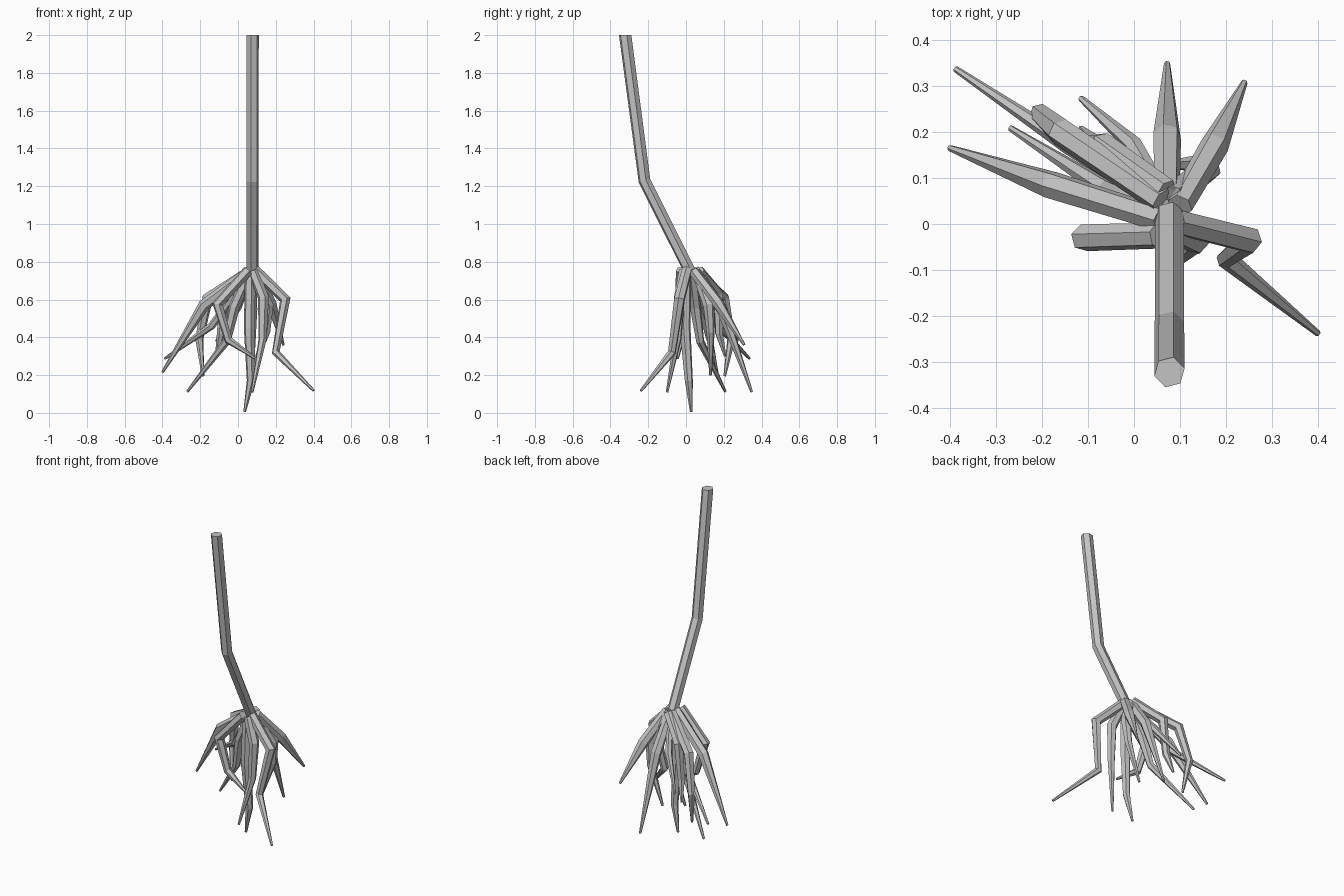
import bpy, bmesh, math
from mathutils import Vector

if "Cube" in bpy.data.objects:
    bpy.data.objects.remove(bpy.data.objects["Cube"])

grey = bpy.data.materials.new("plain grey")
grey.use_nodes = True
COLOUR = (0.55, 0.55, 0.55, 1)
grey.diffuse_color = COLOUR
grey.node_tree.nodes["Principled BSDF"].inputs["Base Color"].default_value = COLOUR


def tube(name, points, radii, sides=6, end_normal=None):
    """Six-sided tapering tube with mitred joints along a path."""
    pts = [Vector(p) for p in points]
    dirs = [(b - a).normalized() for a, b in zip(pts, pts[1:])]
    bm = bmesh.new()
    rings = []
    for i, (p, r) in enumerate(zip(pts, radii)):
        t = (dirs[max(i - 1, 0)] + dirs[min(i, len(dirs) - 1)]).normalized()
        if end_normal and i == len(pts) - 1:
            t = Vector(end_normal)
        if i == 0:
            u = t.orthogonal().normalized()
            if abs(t.x) < 0.9:
                u = (Vector((1, 0, 0)) - t * t.x).normalized()
        else:
            u = (u - t * u.dot(t)).normalized()
        v = t.cross(u)
        ring = []
        for k in range(sides):
            a = math.tau * k / sides + 0.25
            ring.append(bm.verts.new(p + r * (u * math.cos(a) + v * math.sin(a))))
        rings.append(ring)
    for a, b in zip(rings, rings[1:]):
        for k in range(sides):
            n = (k + 1) % sides
            bm.faces.new((a[k], a[n], b[n], b[k]))
    bm.faces.new(rings[0][::-1])
    bm.faces.new(rings[-1])
    bmesh.ops.recalc_face_normals(bm, faces=bm.faces)
    mesh = bpy.data.meshes.new(name)
    bm.to_mesh(mesh)
    bm.free()
    mesh.materials.append(grey)
    obj = bpy.data.objects.new(name, mesh)
    bpy.context.collection.objects.link(obj)


# Bent stem with a level cut top
tube("stem", [(.077, .02, .75), (.077, -.22, 1.23), (.077, -.322, 2)],
     (.032, .033, .034), end_normal=(0, 0, 1))

# Jointed roots: out, down, then a pointed tip
jointed = {
    "left_root": [(.09, .005, .755), (.25, -.035, .6), (.2, -.075, .32), (.4, -.238, .118)],
    "right_front_root": [(.055, -.025, .755), (-.108, -.03, .575), (-.05, -.03, .385), (.09, -.045, .29)],
    "front_root": [(.08, -.01, .75), (.135, -.035, .61), (.13, -.045, .39), (.075, -.1, .11)],
    "centre_root": [(.065, 0, .74), (.06, -.005, .45), (.068, .015, .17), (.035, .028, .005)],
    "right_back_root": [(.06, .05, .75), (-.16, .2, .61), (-.205, .24, .39), (-.185, .205, .195)],
    "back_root": [(.07, .07, .75), (-.07, .17, .635), (-.09, .175, .42), (-.115, .207, .3)],
    "left_back_root": [(.08, .06, .74), (.16, .12, .57), (.15, .13, .43), (.07, .13, .2)],
    "right_long_root": [(.06, .03, .74), (-.02, .05, .56), (-.06, .075, .38), (-.268, .208, .113)],
}
for name, path in jointed.items():
    tube(name, path, (.029, .03, .022, .007))

# Arching roots: one bend, then a long taper
arching = {
    "right_arch_root": [(.06, .01, .75), (-.18, .085, .57), (-.4, .165, .215)],
    "back_arch_root": [(.072, .06, .74), (.072, .19, .55), (.072, .348, .11)],
    "left_arch_root": [(.1, .04, .75), (.175, .17, .58), (.24, .308, .36)],
    "right_thin_root": [(.05, .05, .72), (-.14, .17, .46), (-.388, .337, .287)],
    "back_thin_root": [(.06, .07, .72), (0, .17, .56), (-.115, .273, .38)],
}
for name, path in arching.items():
    thin = .65 if "thin" in name else 1
    tube(name, path, (.028 * thin, .031 * thin, .007))
